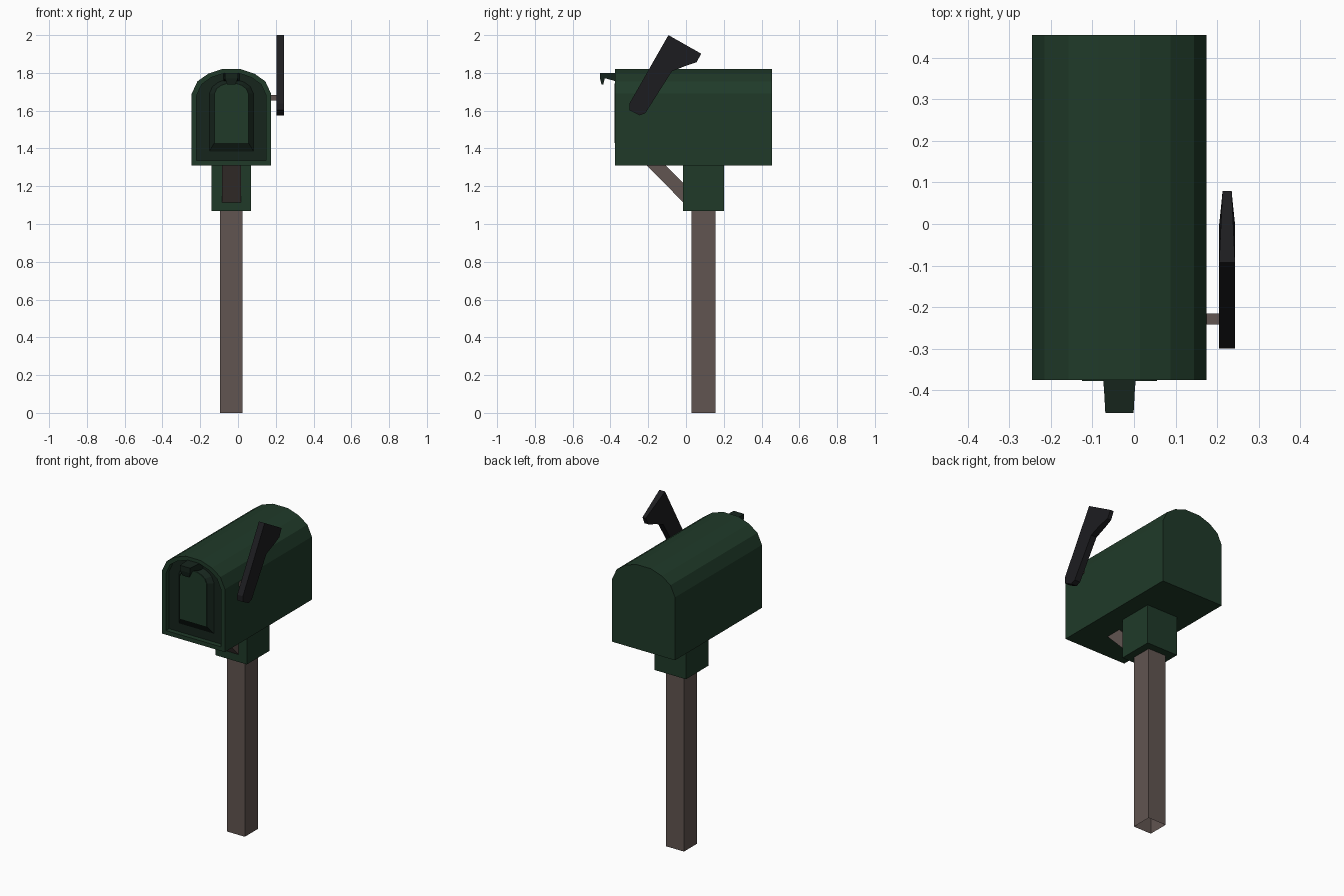
import bpy, bmesh

if "Cube" in bpy.data.objects:
    bpy.data.objects.remove(bpy.data.objects["Cube"])

CX = -0.035  # centre line of box and post


def material(name, rgb):
    m = bpy.data.materials.new(name)
    m.diffuse_color = (*rgb, 1)
    m.use_nodes = True
    m.node_tree.nodes["Principled BSDF"].inputs["Base Color"].default_value = m.diffuse_color
    return m


GREEN = material("green paint", (0.014, 0.042, 0.022))
DARK = material("dark green paint", (0.008, 0.018, 0.012))
WOOD = material("brown wood", (0.12, 0.09, 0.082))
BLACK = material("black paint", (0.012, 0.012, 0.014))


def loft(name, loops, mat, cap_start=True, cap_end=True):
    """Skin a list of equal-length point loops, with optional end caps."""
    bm = bmesh.new()
    rings = [[bm.verts.new(p) for p in loop] for loop in loops]
    n = len(rings[0])
    for a, b in zip(rings, rings[1:]):
        for i in range(n):
            j = (i + 1) % n
            bm.faces.new((a[i], a[j], b[j], b[i]))
    if cap_start:
        bm.faces.new(rings[0][::-1])
    if cap_end:
        bm.faces.new(rings[-1])
    if cap_start or cap_end:
        bmesh.ops.recalc_face_normals(bm, faces=bm.faces)
    me = bpy.data.meshes.new(name)
    bm.to_mesh(me)
    bm.free()
    me.materials.append(mat)
    ob = bpy.data.objects.new(name, me)
    bpy.context.collection.objects.link(ob)
    return ob


def arch(y, half, z0, spring, z1):
    """Round-topped outline in the xz plane."""
    side = [(1, None)] + [(1, 0), (0.857, 0.5), (0.586, 0.81), (0.238, 1)]
    right = [(half * fx, z0 if fz is None else spring + (z1 - spring) * fz)
             for fx, fz in side]
    pts = right + [(-x, z) for x, z in reversed(right)]
    return [(CX + x, y, z) for x, z in pts]


def slab(name, outline, cx, mat):
    """Side outline of (y, z, half width) points, thickened along x."""
    return loft(name, [[(cx + s * h, y, z) for y, z, h in outline]
                       for s in (-1, 1)], mat)


def box(name, x0, x1, y0, y1, z0, z1, mat, bottom=True):
    return loft(name, [[(x0, y0, z), (x1, y0, z), (x1, y1, z), (x0, y1, z)]
                       for z in (z0, z1)], mat, cap_start=bottom)


# Box shell with a rim around the recessed door opening
RECESS = -0.345
inner = (0.184, 1.335, 1.68, 1.797)
outer = (0.21, 1.31, 1.69, 1.82)
loft("mailbox_shell", [arch(0.455, *outer), arch(-0.375, *outer),
                       arch(-0.375, *inner), arch(RECESS, *inner)],
     GREEN, cap_end=False)

# Door with raised bevelled panel
base = (0.117, 1.385, 1.69, 1.765)
face = (0.09, 1.43, 1.69, 1.745)
loft("door", [arch(RECESS, *inner), arch(RECESS, *base), arch(-0.374, *face)],
     DARK, cap_start=False)
loft("door_panel", [arch(-0.374, *face), arch(-0.378, *face)], GREEN,
     cap_start=False)

# Hooked door handle
slab("door_handle", [(-0.345, 1.80, 0.042), (-0.40, 1.80, 0.037),
                     (-0.455, 1.80, 0.034), (-0.455, 1.77, 0.034),
                     (-0.447, 1.738, 0.022), (-0.438, 1.738, 0.022),
                     (-0.43, 1.772, 0.034), (-0.375, 1.757, 0.038),
                     (-0.345, 1.757, 0.042)], CX, DARK)

# Signal flag and its pivot pin
slab("flag", [(-0.093, 2.0, 0.019), (0.08, 1.902, 0.011),
              (0.057, 1.857, 0.013), (0.0, 1.838, 0.019),
              (-0.075, 1.808, 0.019), (-0.215, 1.587, 0.019),
              (-0.245, 1.575, 0.019), (-0.30, 1.603, 0.019),
              (-0.30, 1.637, 0.019)], 0.224, BLACK)
box("flag_pin", 0.16, 0.21, -0.242, -0.215, 1.655, 1.682, WOOD)

# Mounting collar, post and diagonal brace
box("collar", -0.14, 0.07, -0.015, 0.20, 1.07, 1.315, GREEN)
box("post", -0.095, 0.025, 0.03, 0.155, 0, 1.08, WOOD, bottom=False)
slab("brace", [(y, z, 0.05) for y, z in
               ((-0.21, 1.312), (-0.01, 1.11), (-0.01, 1.212), (-0.11, 1.312))],
     CX, WOOD)
